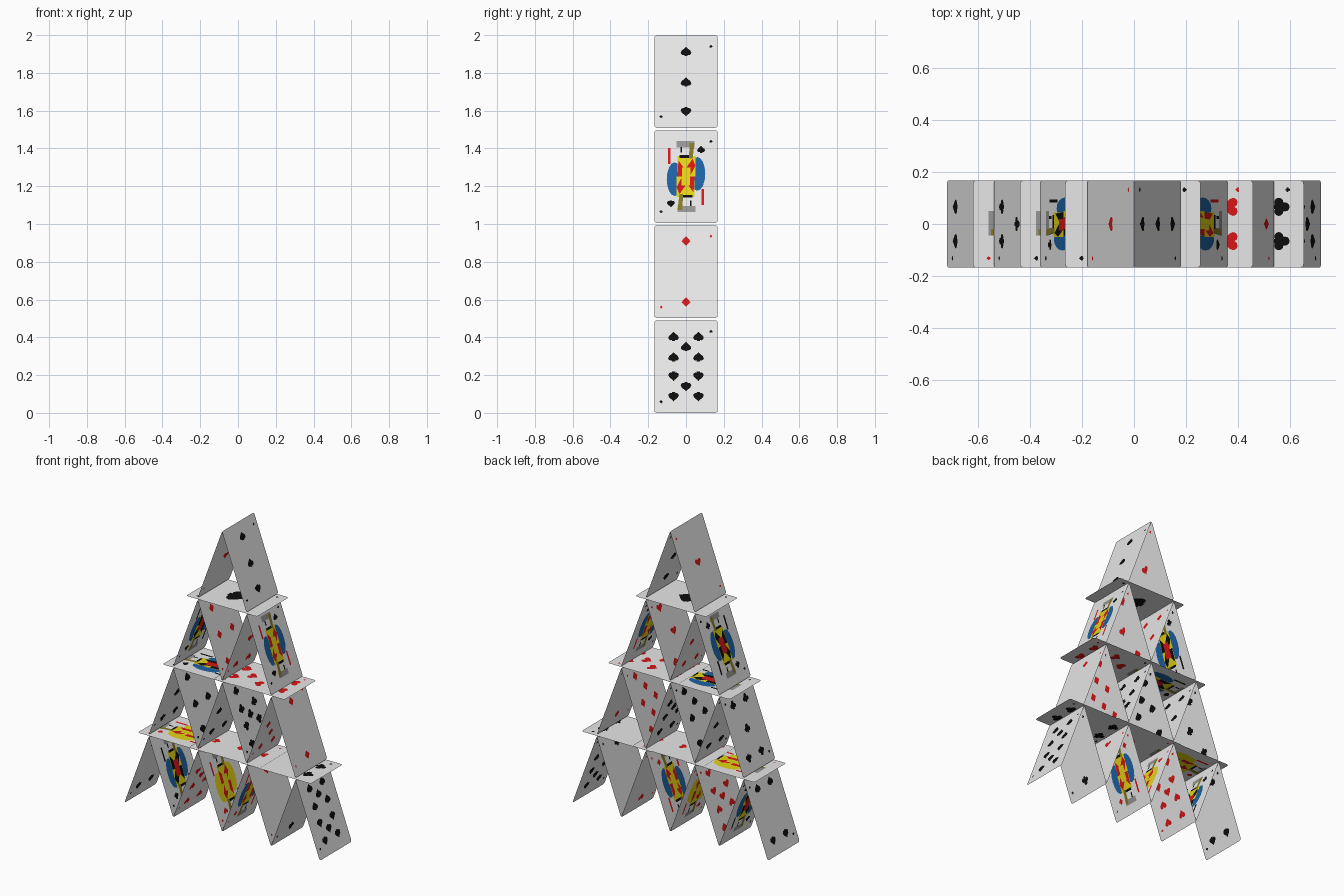
import bpy, bmesh, math
from mathutils import Matrix, Vector

if "Cube" in bpy.data.objects:
    bpy.data.objects.remove(bpy.data.objects["Cube"])

W, L = 0.336, 0.522          # card width and length
DX, DZ, PITCH = 0.18, 0.49, 0.503   # lean, rise and storey height
STEP = 0.0007                # lift of each painted layer

COLOURS = [("card_white", (0.86, 0.86, 0.86)), ("ink_black", (0.004, 0.004, 0.004)),
           ("pip_red", (0.68, 0.008, 0.008)), ("robe_blue", (0.012, 0.12, 0.36)),
           ("trim_yellow", (0.78, 0.66, 0.008)), ("sash_olive", (0.24, 0.19, 0.015)),
           ("hair_grey", (0.3, 0.3, 0.3))]
WHITE, BLACK, RED, BLUE, YELLOW, OLIVE, GREY = range(7)
MATS = []
for name, rgb in COLOURS:
    m = bpy.data.materials.new(name)
    m.diffuse_color = (*rgb, 1)
    m.use_nodes = True
    m.node_tree.nodes["Principled BSDF"].inputs["Base Color"].default_value = m.diffuse_color
    MATS.append(m)


def ellipse(cx, cy, rx, ry, n=16):
    return [(cx + rx * math.cos(2 * math.pi * i / n), cy + ry * math.sin(2 * math.pi * i / n))
            for i in range(n)]


def box(x0, y0, x1, y1):
    return [(x0, y0), (x1, y0), (x1, y1), (x0, y1)]


def heart():
    pts = []
    for i in range(20):
        t = 2 * math.pi * i / 20
        pts.append((math.sin(t) ** 3 * 0.5, (13 * math.cos(t) - 5 * math.cos(2 * t)
                    - 2 * math.cos(3 * t) - math.cos(4 * t)) / 32 + 0.05))
    return pts


# Suit shapes about one unit wide
STEM = [(-0.17, -0.5), (0.17, -0.5), (0.03, 0.0), (-0.03, 0.0)]
SUITS = {
    "heart": (RED, [heart()]),
    "diamond": (RED, [[(0, 0.5), (-0.42, 0), (0, -0.5), (0.42, 0)]]),
    "spade": (BLACK, [[(x, -y) for x, y in heart()], STEM]),
    "club": (BLACK, [ellipse(0, 0.24, 0.25, 0.25, 12), ellipse(-0.25, -0.1, 0.25, 0.25, 12),
                     ellipse(0.25, -0.1, 0.25, 0.25, 12), STEM]),
}

# Pip rows: (side column rows, middle column rows)
LAYOUT = {1: ([], [0]), 2: ([], [1, -1]), 3: ([], [1, 0, -1]), 4: ([1, -1], []),
          5: ([1, -1], [0]), 6: ([1, 0, -1], []), 7: ([1, 0, -1], [0.5]),
          8: ([1, 0, -1], [0.5, -0.5]), 9: ([1, 0.33, -0.33, -1], [0]),
          10: ([1, 0.33, -0.33, -1], [0.67, -0.67])}


def paint(bm, pts, layer, mat):
    """Flat patch, shown on both sides of the card."""
    for side in ((1, -1) if layer else (0,)):
        f = bm.faces.new([bm.verts.new((x, y, side * layer * STEP)) for x, y in pts][::side or 1])
        f.material_index = mat


def pip(bm, suit, x, y, size, layer=1):
    mat, shapes = SUITS[suit]
    s = -size if y < -0.001 else size
    for k, shape in enumerate(shapes):
        paint(bm, [(x + px * s, y + py * s) for px, py in shape], layer + 0.1 * k, mat)


def court(bm, suit, robe, trim):
    """Two-headed figure: one half painted, then turned half round."""
    half = [
        (ellipse(0.06, 0.015, 0.042, 0.095), 1, robe),               # shoulder
        (box(-0.045, 0.0, 0.05, 0.115), 2, YELLOW),                  # tunic
        ([(-0.045, 0), (0.02, 0), (0.05, 0.06), (0.035, 0.1), (-0.005, 0.04), (-0.04, 0.09)], 3, trim),
        (box(-0.02, 0.0, 0.025, 0.05), 4, RED if trim != RED else YELLOW),
        ([(0.015, 0.1), (0.035, 0.1), (0.045, 0.19), (0.02, 0.19)], 3, OLIVE),  # sash
        (box(-0.05, 0.165, 0.045, 0.2), 1, GREY),                    # crown
        (box(-0.035, 0.105, 0.02, 0.12), 3, BLACK),                  # collar
        (box(-0.03, 0.135, -0.02, 0.165), 2, BLACK),                 # hair
        (box(-0.095, 0.07, -0.082, 0.16), 1, trim),                  # staff
    ]
    for turn in (1, -1):
        for pts, layer, mat in half:
            paint(bm, [(x * turn, y * turn) for x, y in pts], layer, mat)
        pip(bm, suit, 0.08 * turn, 0.155 * turn, 0.042)


def card(name, spec, centre, up):
    bm = bmesh.new()
    # card sheet with rounded corners
    r, outline = 0.014, []
    for q, (sx, sy) in enumerate([(1, 1), (-1, 1), (-1, -1), (1, -1)]):
        for i in range(4):
            a = math.pi / 2 * (q + i / 3)
            outline.append((sx * (W / 2 - r) + r * math.cos(a), sy * (L / 2 - r) + r * math.sin(a)))
    paint(bm, outline, 0, WHITE)
    suit, value = spec[:2]
    if value == "court":
        court(bm, suit, *spec[2:])
    else:
        sides, middle = LAYOUT[value]
        size = spec[2] if len(spec) > 2 else 0.056
        for x, rows in ((-0.066, sides), (0.066, sides), (0, middle)):
            for row in rows:
                pip(bm, suit, x, row * 0.172, size)
    for s in (1, -1):                                                # corner marks
        pip(bm, suit, s * 0.132, s * 0.2, 0.018)
    me = bpy.data.meshes.new(name)
    bm.to_mesh(me)
    bm.free()
    for m in MATS:
        me.materials.append(m)
    ob = bpy.data.objects.new(name, me)
    bpy.context.collection.objects.link(ob)
    across, up = Vector((0, 1, 0)), Vector(up).normalized()
    rot = Matrix((across, up, across.cross(up))).transposed().to_4x4()
    ob.matrix_world = Matrix.Translation(centre) @ rot


# Leaning cards, storey by storey: left and right card of each tent
TENTS = [
    [("spade", 4), ("club", "court", BLUE, BLACK), ("heart", 9), ("heart", "court", YELLOW, RED),
     ("diamond", "court", BLUE, RED), ("heart", 2), ("club", 2), ("spade", 10)],
    [("club", 5), ("spade", 6), ("spade", 7), ("club", 9), ("diamond", 8), ("diamond", 2)],
    [("club", "court", BLUE, BLACK), ("diamond", 6), ("heart", 5), ("spade", "court", BLUE, RED)],
    [("heart", 1), ("spade", 3)],
]
for level, specs in enumerate(TENTS):
    n = len(specs) // 2
    for i, spec in enumerate(specs):
        apex = (i // 2 - (n - 1) / 2) * 2 * DX
        s = 1 if i % 2 else -1
        card(f"leaning_card_{level + 1}_{i + 1}", spec,
             (apex + s * DX / 2, 0, level * PITCH + DZ / 2), (-s * DX, 0, DZ))

# Flat cards laid as floors between storeys
FLOORS = [
    [(-0.36, ("diamond", "court", YELLOW, RED)), (0.017, ("heart", 3)), (0.393, ("club", 4, 0.07))],
    [(-0.178, ("spade", "court", BLUE, BLACK)), (0.198, ("heart", 8, 0.07))],
    [(-0.004, ("spade", 1, 0.13))],
]
for level, row in enumerate(FLOORS):
    for i, (x, spec) in enumerate(row):
        card(f"floor_card_{level + 1}_{i + 1}", spec,
             (x, 0, (level + 1) * PITCH - 0.008 + 0.004 * (i % 2)), (1, 0, 0))
